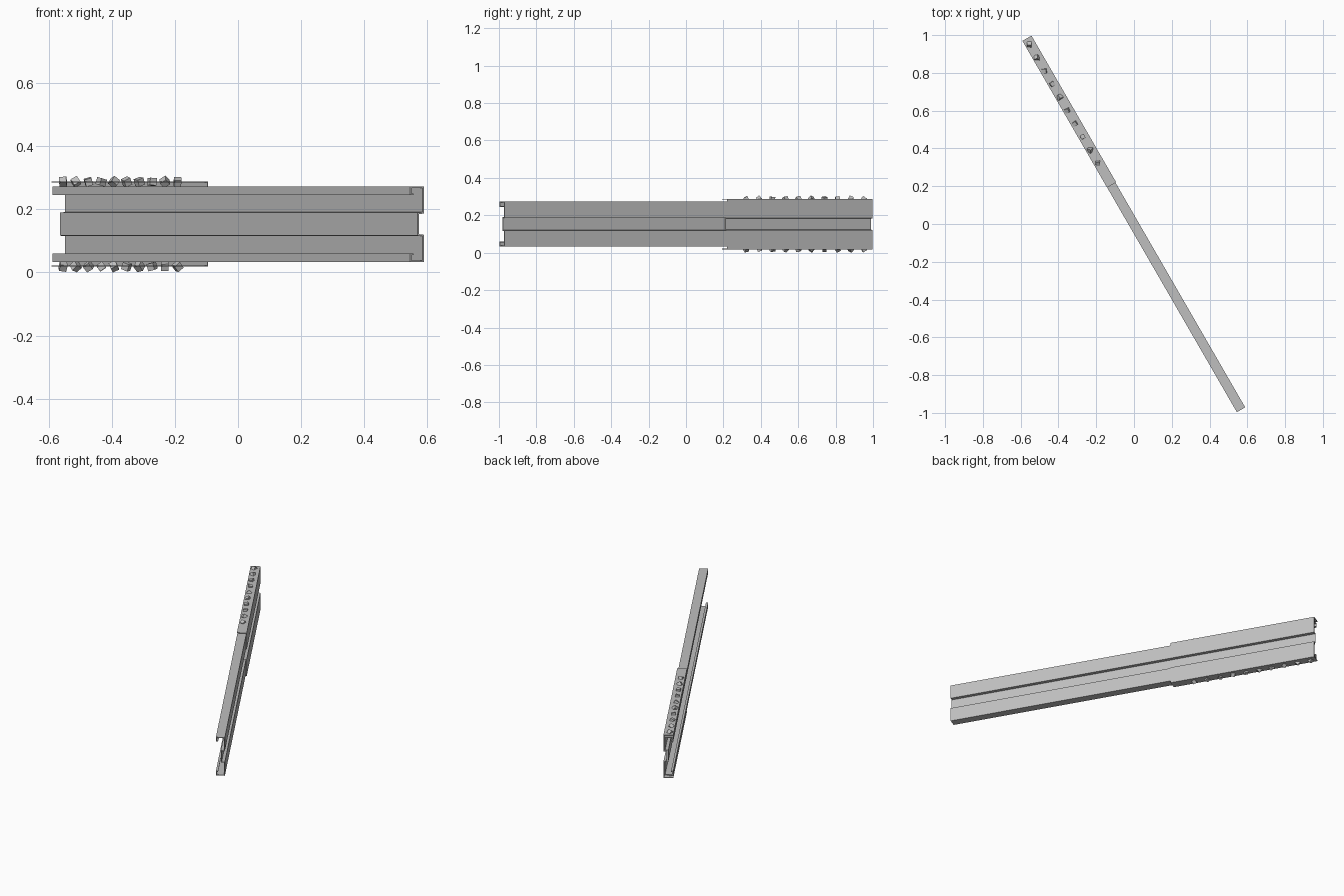
import bpy
import bmesh
import math
import random
from mathutils import Euler, Matrix, Vector

random.seed(4)
MID = 0.153                       # height of the lengthwise symmetry plane
TURN = math.radians(-60)          # the rail lies diagonally on the ground plane

cube = bpy.data.objects.get("Cube")
if cube:
    bpy.data.objects.remove(cube, do_unlink=True)

steel = bpy.data.materials.new("grey steel")
steel.use_nodes = True
grey = (0.52, 0.52, 0.52, 1)
steel.diffuse_color = grey
steel.node_tree.nodes["Principled BSDF"].inputs["Base Color"].default_value = grey


def add_object(name, bm):
    mesh = bpy.data.meshes.new(name)
    bm.to_mesh(mesh)
    bm.free()
    mesh.materials.append(steel)
    obj = bpy.data.objects.new(name, mesh)
    bpy.context.collection.objects.link(obj)
    obj.location.z = MID
    obj.rotation_euler.z = TURN
    return obj


def folded_sheet(name, upper_half, start, end, thickness):
    """Mirror half a (depth, height) profile, sweep it lengthwise, give it thickness."""
    profile = upper_half + [(y, -z) for y, z in reversed(upper_half)]
    bm = bmesh.new()
    rows = [[bm.verts.new((x, y, z)) for y, z in profile] for x in (start, end)]
    for i in range(len(profile) - 1):
        bm.faces.new((rows[0][i], rows[0][i + 1], rows[1][i + 1], rows[1][i]))
    obj = add_object(name, bm)
    solid = obj.modifiers.new("sheet thickness", 'SOLIDIFY')
    solid.thickness = thickness
    solid.offset = 0
    solid.use_even_offset = True
    return obj


# Long rail: lipped channel with a stiffening groove along its web
folded_sheet("channel_rail", [
    (-0.014, 0.095), (-0.024, 0.095), (-0.024, 0.117),
    (0.022, 0.117), (0.022, 0.036), (0.004, 0.034)],
    -1.13, 1.135, 0.005)

# Sleeve: wider open channel nested on the back of the rail end
folded_sheet("end_sleeve", [
    (-0.027, 0.133), (0.0268, 0.133), (0.0268, 0.033), (0.009, 0.031)],
    -1.135, -0.238, 0.0035)

# Rough studs along both sleeve flanges
for side, label in ((1, "upper"), (-1, "lower")):
    bm = bmesh.new()
    for i in range(10):
        spin = Euler([random.uniform(0, math.tau) for _ in range(3)])
        place = Matrix.Translation(Vector((-1.10 + i * 0.0806, -0.005, side * 0.134)))
        bmesh.ops.create_cube(bm, size=0.023, matrix=place @ spin.to_matrix().to_4x4())
    add_object(label + "_studs", bm)
